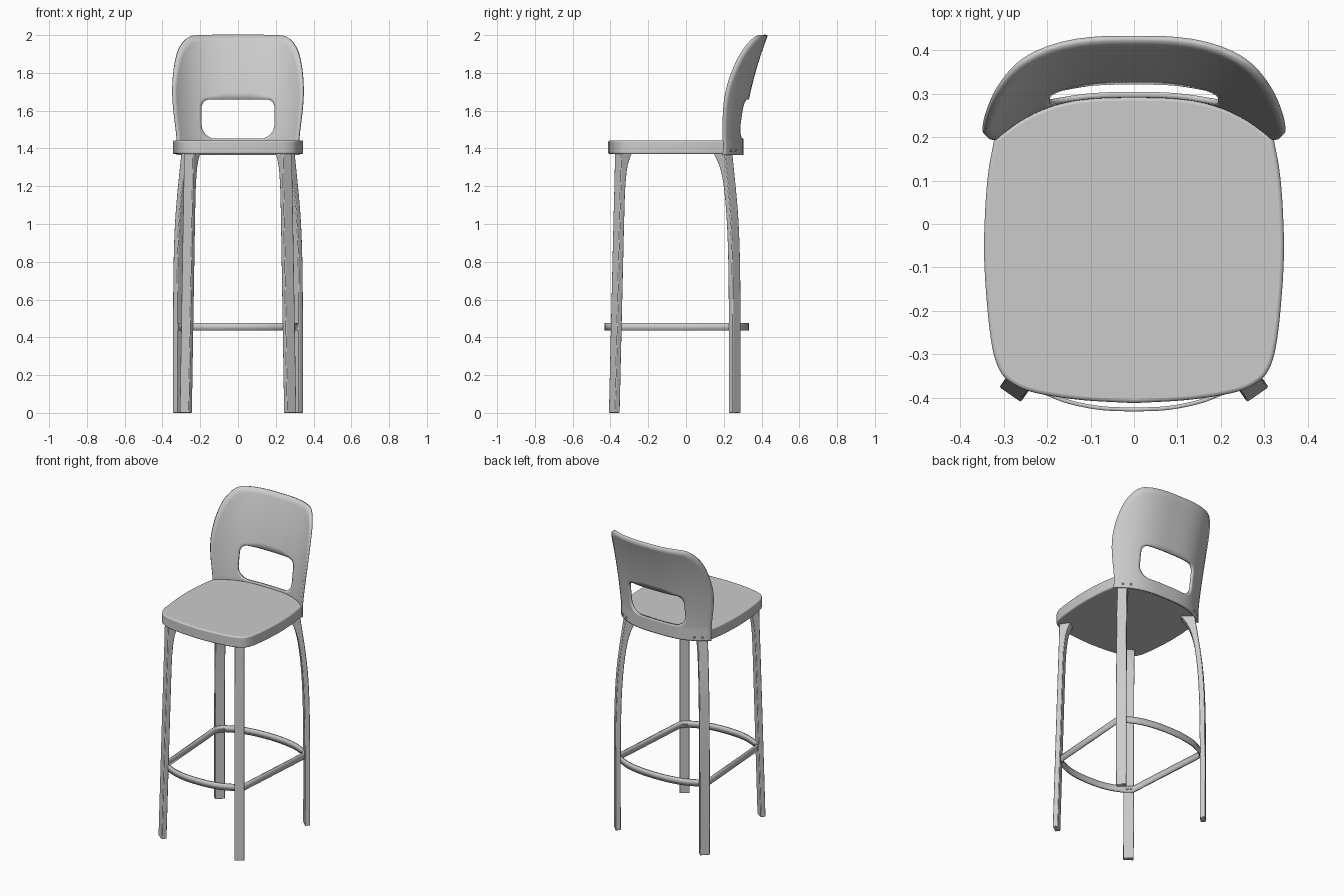
import bpy, bmesh, math
from mathutils import Vector

if "Cube" in bpy.data.objects:
    bpy.data.objects.remove(bpy.data.objects["Cube"])


def spline(pts, n=6):
    """Catmull-Rom samples through open point list."""
    p = [Vector(q) for q in pts]
    p = [2 * p[0] - p[1]] + p + [2 * p[-1] - p[-2]]
    out = []
    for i in range(1, len(p) - 2):
        a, b, c, d = p[i - 1:i + 3]
        for k in range(n):
            t = k / n
            out.append(0.5 * (2 * b + (c - a) * t + (2 * a - 5 * b + 4 * c - d) * t * t
                              + (3 * b - a - 3 * c + d) * t ** 3))
    return out + [p[-2]]


def mirrored(half):
    """Close a half outline that starts and ends on x = 0."""
    return half + [Vector((-q.x, q.y)) for q in reversed(half[1:-1])]


def make(name, verts, faces, mirror=False, thick=0, bevel=0, segs=2):
    me = bpy.data.meshes.new(name)
    me.from_pydata([tuple(v) for v in verts], [], faces)
    bm = bmesh.new()
    bm.from_mesh(me)
    bmesh.ops.recalc_face_normals(bm, faces=bm.faces)
    bm.to_mesh(me)
    bm.free()
    ob = bpy.data.objects.new(name, me)
    bpy.context.collection.objects.link(ob)
    if thick:
        m = ob.modifiers.new("thickness", 'SOLIDIFY')
        m.thickness, m.offset = thick, 0
    if bevel:
        m = ob.modifiers.new("bevel", 'BEVEL')
        m.width, m.segments = bevel, segs
        m.limit_method, m.angle_limit = 'ANGLE', math.radians(40)
    if mirror:
        ob.modifiers.new("mirror", 'MIRROR').use_mirror_merge = False
    bpy.ops.object.select_all(action='DESELECT')
    ob.select_set(True)
    bpy.context.view_layer.objects.active = ob
    bpy.ops.object.shade_smooth_by_angle(angle=math.radians(35))
    return ob


def loft(rings, caps):
    """Join equal-length closed rings into verts and faces."""
    n = len(rings[0])
    verts = [v for r in rings for v in r]
    faces = [(a * n + i, a * n + (i + 1) % n, (a + 1) * n + (i + 1) % n, (a + 1) * n + i)
             for a in range(len(rings) - 1) for i in range(n)]
    if caps:
        faces += [tuple(range(n)), tuple(range((len(rings) - 1) * n, len(rings) * n))]
    return verts, faces


# Seat: rounded slab whose rear edge follows the back panel
def drop(x):
    return 0.098 * (abs(x) / 0.32) ** 3


side = spline([(0, -.412), (.12, -.405), (.22, -.39), (.275, -.37), (.31, -.335),
               (.33, -.26), (.344, -.1), (.343, .02), (.335, .12), (.32, .203)], 5)
rear = [Vector((.31 * (1 - i / 12), .292 - drop(.31 * (1 - i / 12)))) for i in range(13)]
outline = mirrored(side + rear)
make("seat", *loft([[(q.x, q.y, z) for q in outline] for z in (1.37, 1.442)], True),
     bevel=.012, segs=3)


# Back panel: curved sheet with a rounded hand opening
def back_y(x, z):
    t = max(0, z - 1.45)
    return .297 + .085 * t + .275 * t * t - drop(x)


C = Vector((0, 1.56))
outer = [Vector((.322 * i / 12, 1.366)) for i in range(12)]
outer += spline([(.322, 1.366), (.321, 1.45), (.338, 1.6), (.344, 1.7), (.339, 1.8),
                 (.324, 1.89), (.302, 1.945), (.27, 1.983), (.225, 1.997), (.1, 2.0), (0, 2.0)], 4)
outer = mirrored(outer)
hole = [Vector((0, 1.452))]
for cx, cz, r, a0 in ((.12, 1.527, .075, -90), (.15, 1.615, .045, 0)):
    for k in range(9):
        a = math.radians(a0 + k * 11.25)
        hole.append(Vector((cx + r * math.cos(a), cz + r * math.sin(a))))
hole = mirrored(hole + [Vector((0, 1.66))])


def ray(poly, ang):
    """Point where a ray from C meets a closed polygon."""
    d = Vector((math.cos(ang), math.sin(ang)))
    best = 0
    for i, p in enumerate(poly):
        a, e = p - C, poly[(i + 1) % len(poly)] - p
        den = d.x * e.y - d.y * e.x
        if abs(den) > 1e-9:
            t = (a.x * e.y - a.y * e.x) / den
            u = (a.x * d.y - a.y * d.x) / den
            if t > 0 and -1e-4 <= u <= 1.0001:
                best = max(best, t)
    return C + d * best


angles = []
for a in sorted(math.atan2(q.y - C.y, q.x - C.x) for q in outer + hole):
    if not angles or a - angles[-1] > .004:
        angles.append(a)
if angles[0] + 2 * math.pi - angles[-1] < .004:
    angles.pop()
inner_ring = [ray(hole, a) for a in angles]
outer_ring = [ray(outer, a) for a in angles]
rings = []
for k in range(11):
    pts = [p.lerp(q, k / 10) for p, q in zip(inner_ring, outer_ring)]
    rings.append([(p.x, back_y(p.x, p.y), p.y) for p in pts])
make("back_panel", *loft(rings, False), thick=.013)


# Legs: rectangular section, curving inward and thickening under the seat
def leg(name, foot, radial, levels):
    r = Vector((*radial, 0)).normalized()
    t = Vector((-r.y, r.x, 0)) * .03
    rings = []
    for z, inset, depth in spline(levels, 4):
        o = Vector((*foot, z)) - r * inset
        i = o - r * depth
        rings.append([o + t, o - t, i - t, i + t])
    make(name, *loft(rings, True), mirror=True, bevel=.004)


leg("front_leg", (.285, -.3925), (.57, -.82),
    [(0, 0, .031), (.7, .02, .031), (1.1, .032, .031), (1.22, .036, .034),
     (1.31, .038, .045), (1.373, .04, .068)])
leg("rear_leg", (.324, .269), (1, 1),
    [(0, 0, .032), (.5, 0, .032), (.8, .004, .032), (1.0, .014, .032), (1.15, .03, .032),
     (1.25, .044, .038), (1.32, .054, .055), (1.373, .062, .083)])

# Foot ring: flat band fixed inside the legs, bowed front and back
path = spline([(0, -.427), (.08, -.423), (.16, -.406), (.235, -.374)], 5)
path += [Vector((.262, -.357)), Vector((.278, -.335)), Vector((.316, .215)), Vector((.308, .238))]
path += spline([(.28, .266), (.2, .302), (.1, .322), (0, .328)], 5)
path = mirrored(path)
make("foot_ring", *loft([[(q.x, q.y, z) for q in path] for z in (.435, .477)], False), thick=.009)


# Screw heads on the back panel and foot ring
def screw(name, pos, normal):
    n = Vector(normal).normalized()
    u = n.cross(Vector((0, 0, 1)))
    w = n.cross(u)
    rings = [[Vector(pos) + n * h + (u * math.cos(a) + w * math.sin(a)) * r
              for a in (k * math.pi / 5 for k in range(10))]
             for h, r in ((-.004, .007), (.002, .007), (.005, .004))]
    make(name, *loft(rings, True), mirror=True)


for i, x in enumerate((.24, .28)):
    slope = 3 * drop(x) / x
    n = Vector((slope, 1, 0)).normalized()
    screw(f"back_screw_{i}", Vector((x, back_y(x, 1.39), 1.39)) + n * .0065, n)
for i, s in enumerate((-.011, .011)):
    screw(f"front_ring_screw_{i}", (.257 + .82 * s, -.352 + .57 * s, .456), (-.57, .82, 0))
    screw(f"rear_ring_screw_{i}", (.291 - .7 * s, .247 + .7 * s, .456), (-1, -1, 0))
